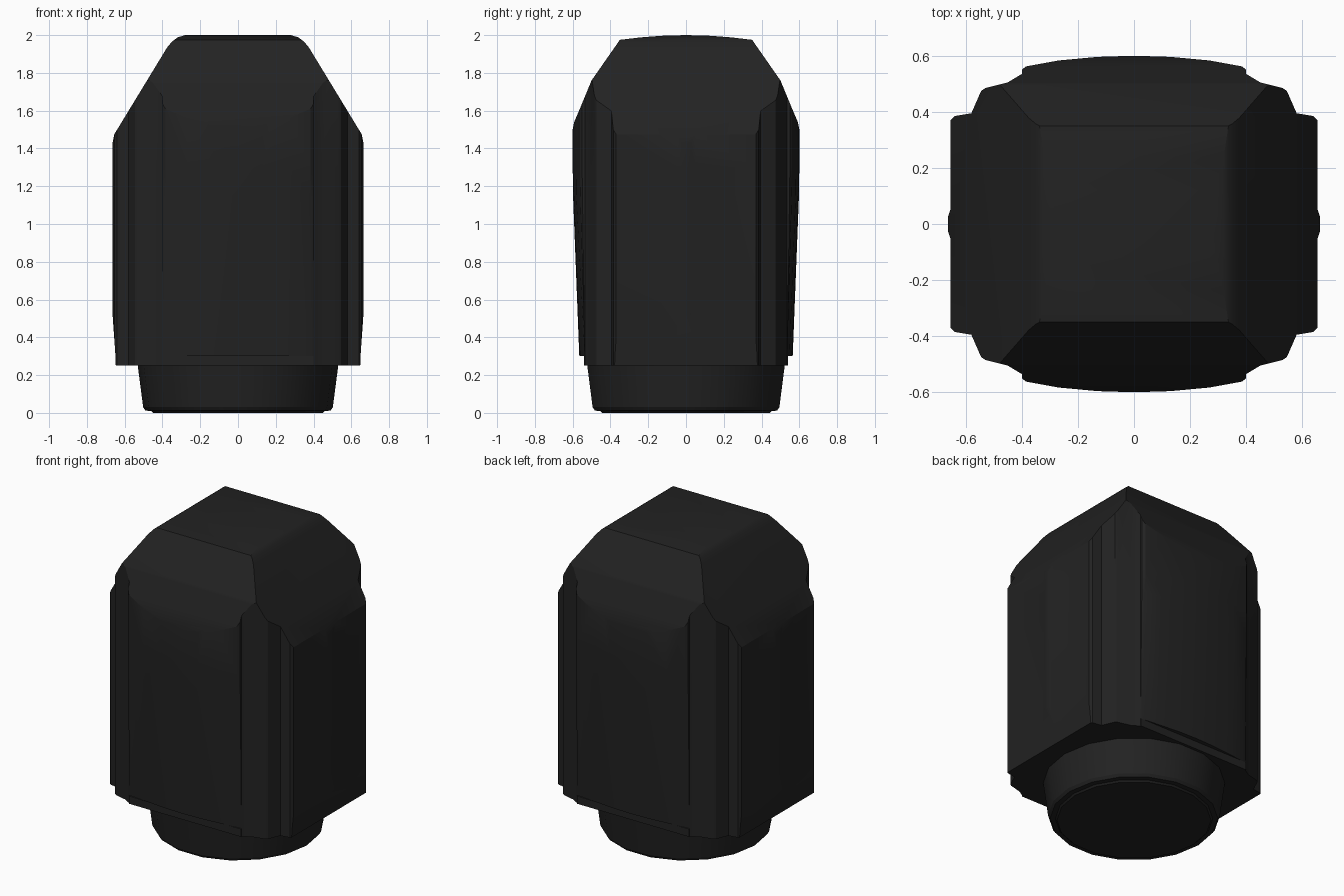
import bpy, bmesh, math

cube = bpy.data.objects.get("Cube")
if cube:
    bpy.data.objects.remove(cube, do_unlink=True)

charcoal = bpy.data.materials.new("charcoal_black")
charcoal.use_nodes = True
COLOR = (0.016, 0.016, 0.016, 1)
charcoal.diffuse_color = COLOR
charcoal.node_tree.nodes["Principled BSDF"].inputs["Base Color"].default_value = COLOR


def loft(name, rings):
    """Closed solid through matching rings of points."""
    bm = bmesh.new()
    loops = [[bm.verts.new(p) for p in ring] for ring in rings]
    n = len(loops[0])
    for low, high in zip(loops, loops[1:]):
        for i in range(n):
            j = (i + 1) % n
            bm.faces.new((low[i], low[j], high[j], high[i]))
    bm.faces.new(loops[0][::-1])
    bm.faces.new(loops[-1])
    bmesh.ops.recalc_face_normals(bm, faces=bm.faces)
    mesh = bpy.data.meshes.new(name)
    bm.to_mesh(mesh)
    bm.free()
    mesh.materials.append(charcoal)
    obj = bpy.data.objects.new(name, mesh)
    bpy.context.collection.objects.link(obj)
    return obj


def mirrored(half):
    """Mirror a half outline over its first coordinate."""
    return half + [(-a, b) for a, b in reversed(half) if a > 0]


def activate(obj):
    bpy.ops.object.select_all(action='DESELECT')
    obj.select_set(True)
    bpy.context.view_layer.objects.active = obj


# Plan outline: bowed front panel, stepped corners, side face with a thin ridge
quarter = [(0, 0.6), (0.13, 0.596), (0.27, 0.583), (0.385, 0.562), (0.4, 0.55),
           (0.4, 0.535), (0.45, 0.505), (0.53, 0.485), (0.545, 0.475),
           (0.58, 0.395), (0.64, 0.385), (0.655, 0.37), (0.655, 0.05), (0.665, 0.02)]
plan = mirrored(quarter + [(x, -y) for x, y in reversed(quarter)])


def plan_ring(z, panel_shift, panel_limit=1):
    """Plan outline with the front and back panels pulled inwards."""
    ring = []
    for x, y in plan:
        depth = abs(y)
        if depth > 0.535 and abs(x) <= 0.4:
            depth = min(max(depth - panel_shift, 0.536), panel_limit)
        ring.append((x, math.copysign(depth, y), z))
    return ring


body = loft("body", [plan_ring(0.25, 0, 0.54), plan_ring(0.3, 0, 0.54),
                     plan_ring(0.302, 0.035), plan_ring(1.15, 0.002),
                     plan_ring(1.3, 0), plan_ring(2.1, 0)])

# Front silhouette and side silhouette trim the shoulders and crown
front_half = [(0, 0.2), (0.645, 0.2), (0.65, 0.32), (0.664, 0.52), (0.664, 1.43),
              (0.655, 1.475), (0.375, 1.935), (0.35, 1.965), (0.32, 1.988),
              (0.28, 2.0), (0, 2.0)]
side_half = [(0, 0.2), (0.7, 0.2), (0.7, 1.3), (0.6, 1.5), (0.592, 1.54),
             (0.56, 1.615), (0.5, 1.76), (0.35, 1.975), (0.24, 1.988),
             (0.12, 1.997), (0, 2.0)]
front_shape = mirrored(front_half)
side_shape = mirrored(side_half)
cutters = [
    loft("front_trim", [[(a, y, z) for a, z in front_shape] for y in (-0.9, 0.9)]),
    loft("side_trim", [[(x, a, z) for a, z in side_shape] for x in (-0.9, 0.9)]),
]
for cutter in cutters:
    trim = body.modifiers.new(cutter.name, 'BOOLEAN')
    trim.operation = 'INTERSECT'
    trim.solver = 'EXACT'
    trim.object = cutter
    activate(body)
    bpy.ops.object.modifier_apply(modifier=trim.name)
for cutter in cutters:
    bpy.data.objects.remove(cutter, do_unlink=True)

# Tapered round base with a slightly raised underside disc
SIDES = 18
base = loft("round_base", [
    [(r * math.cos(i * math.tau / SIDES), r * math.sin(i * math.tau / SIDES), z)
     for i in range(SIDES)]
    for r, z in ((0.45, 0), (0.46, 0.01), (0.49, 0.012), (0.502, 0.03), (0.532, 0.26))])

for obj in (body, base):
    activate(obj)
    bpy.ops.object.shade_smooth_by_angle(angle=math.radians(25))
